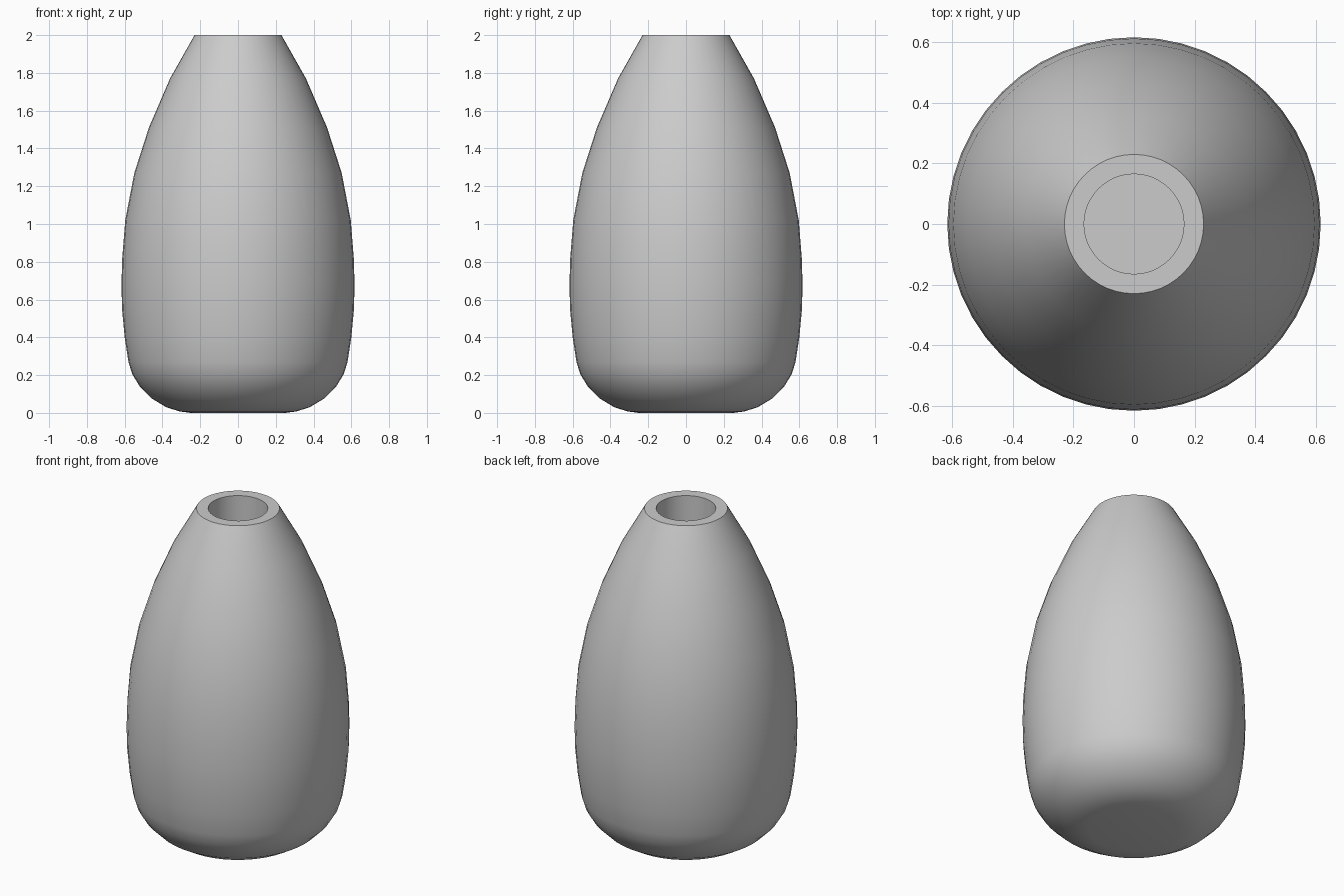
import bpy
import bmesh
import math

cube = bpy.data.objects.get("Cube")
if cube:
    bpy.data.objects.remove(cube, do_unlink=True)

SIDES = 48

# Plain grey ceramic
grey = bpy.data.materials.new("plain_grey")
grey.use_nodes = True
colour = (0.6, 0.6, 0.6, 1.0)
grey.diffuse_color = colour
grey.node_tree.nodes["Principled BSDF"].inputs["Base Color"].default_value = colour

# Half section (radius, height): base, outer wall, rim, then the straight bore
outer = [(0, 0), (0.25, 0), (0.31, 0.008), (0.38, 0.03), (0.455, 0.075),
         (0.52, 0.14), (0.56, 0.205), (0.58, 0.27), (0.6, 0.4), (0.614, 0.55),
         (0.617, 0.68), (0.613, 0.82), (0.597, 1.02), (0.549, 1.27),
         (0.472, 1.51), (0.36, 1.77), (0.23, 2.0)]
bore = [(0.165, 2.0), (0.165, 0.2), (0, 0.2)]

# Turn the section around the vertical axis
bm = bmesh.new()
points = [bm.verts.new((r, 0, z)) for r, z in outer + bore]
edges = [bm.edges.new(pair) for pair in zip(points, points[1:])]
bmesh.ops.spin(bm, geom=points + edges, cent=(0, 0, 0), axis=(0, 0, 1),
               angle=math.tau, steps=SIDES, use_duplicate=False)
bmesh.ops.remove_doubles(bm, verts=bm.verts[:], dist=0.0005)
bmesh.ops.recalc_face_normals(bm, faces=bm.faces[:])

mesh = bpy.data.meshes.new("vase_body")
bm.to_mesh(mesh)
bm.free()
mesh.materials.append(grey)
vase = bpy.data.objects.new("vase_body", mesh)
bpy.context.collection.objects.link(vase)

# Smooth walls with crisp rim edges
bpy.ops.object.select_all(action="DESELECT")
vase.select_set(True)
bpy.context.view_layer.objects.active = vase
bpy.ops.object.shade_smooth_by_angle(angle=math.radians(40))
